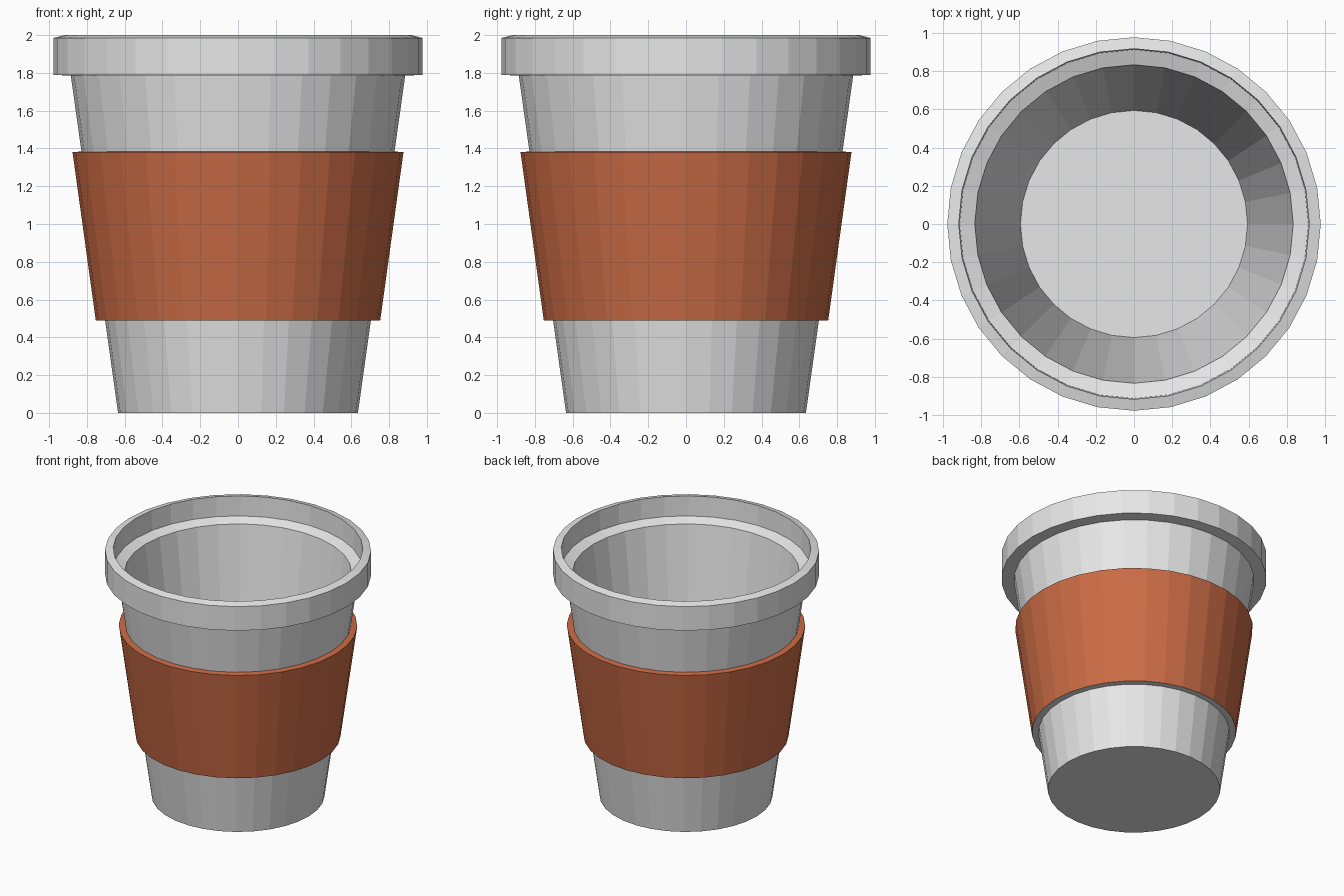
import bpy, bmesh, math

if "Cube" in bpy.data.objects:
    bpy.data.objects.remove(bpy.data.objects["Cube"])

SIDES = 32


def material(name, rgb):
    m = bpy.data.materials.new(name)
    m.diffuse_color = (*rgb, 1.0)
    m.use_nodes = True
    m.node_tree.nodes["Principled BSDF"].inputs["Base Color"].default_value = m.diffuse_color
    return m


grey = material("light grey", (0.8, 0.8, 0.8))
brown = material("rust brown", (0.60, 0.15, 0.06))


def lathe(name, profile, mats, closed=False):
    """Spin an (r, z) profile about z; ends at r = 0 become single points."""
    bm = bmesh.new()
    rings = []
    for r, z in profile:
        if r == 0:
            rings.append([bm.verts.new((0, 0, z))] * SIDES)
        else:
            rings.append([bm.verts.new((r * math.cos(2 * math.pi * i / SIDES),
                                        r * math.sin(2 * math.pi * i / SIDES), z))
                          for i in range(SIDES)])
    pairs = list(zip(rings, rings[1:]))
    if closed:
        pairs.append((rings[-1], rings[0]))
    for a, b in pairs:
        for i in range(SIDES):
            j = (i + 1) % SIDES
            bm.faces.new(list(dict.fromkeys((a[i], a[j], b[j], b[i]))))
    bmesh.ops.recalc_face_normals(bm, faces=bm.faces)
    mesh = bpy.data.meshes.new(name)
    bm.to_mesh(mesh)
    bm.free()
    for m in mats:
        mesh.materials.append(m)
    ob = bpy.data.objects.new(name, mesh)
    bpy.context.collection.objects.link(ob)
    return ob


# Cup body with raised rim band, ledge inside the rim, and inner floor
lathe("cup", [(0, 0), (0.635, 0), (0.885, 1.785), (0.977, 1.79), (0.977, 1.985),
              (0.917, 2.0), (0.912, 1.84), (0.833, 1.812), (0.594, 0.10), (0, 0.10)],
      [grey])

# Sleeve wrapped round the cup, its underside left grey
sleeve = lathe("sleeve", [(0.695, 0.49), (0.753, 0.49), (0.876, 1.38), (0.82, 1.385)],
               [brown, grey], closed=True)
for f in sleeve.data.polygons:
    if f.normal.z < -0.9:
        f.material_index = 1
